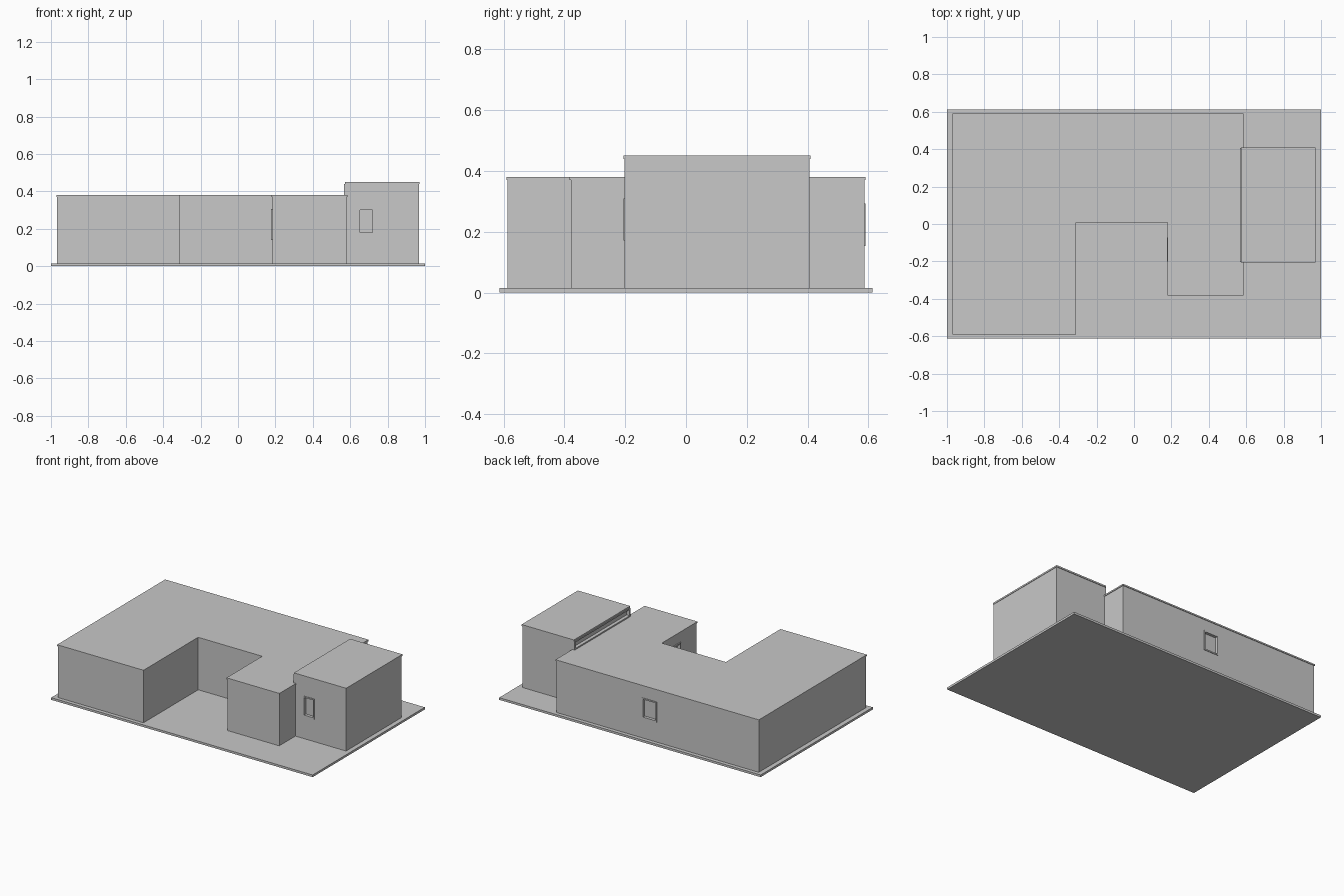
import bpy, bmesh
from mathutils import Vector

cube = bpy.data.objects.get("Cube")
if cube:
    bpy.data.objects.remove(cube, do_unlink=True)

# Single plaster colour
grey = bpy.data.materials.new("light grey plaster")
grey.use_nodes = True
colour = (0.58, 0.58, 0.58, 1)
grey.diffuse_color = colour
grey.node_tree.nodes["Principled BSDF"].inputs["Base Color"].default_value = colour


def slab(name, outline, z0, z1):
    """Extrude a floor-plan outline between two heights."""
    bm = bmesh.new()
    base = bm.faces.new([bm.verts.new((x, y, z0)) for x, y in outline])
    top = bmesh.ops.extrude_face_region(bm, geom=[base])["geom"]
    verts = [v for v in top if isinstance(v, bmesh.types.BMVert)]
    bmesh.ops.translate(bm, verts=verts, vec=(0, 0, z1 - z0))
    bmesh.ops.recalc_face_normals(bm, faces=bm.faces)
    mesh = bpy.data.meshes.new(name)
    bm.to_mesh(mesh)
    bm.free()
    mesh.materials.append(grey)
    obj = bpy.data.objects.new(name, mesh)
    bpy.context.collection.objects.link(obj)
    return obj


def box(name, a, b):
    lo = [min(p) for p in zip(a, b)]
    hi = [max(p) for p in zip(a, b)]
    plan = [(lo[0], lo[1]), (hi[0], lo[1]), (hi[0], hi[1]), (lo[0], hi[1])]
    return slab(name, plan, lo[2], hi[2])


def rectangle(x0, x1, y0, y1):
    return [(x0, y0), (x1, y0), (x1, y1), (x0, y1)]


def u_plan(x0, x1, x2, x3, left_y, notch_y, right_y, back_y):
    return [(x0, left_y), (x1, left_y), (x1, notch_y), (x2, notch_y),
            (x2, right_y), (x3, right_y), (x3, back_y), (x0, back_y)]


def window(name, wall, axis, sign, face, u0, u1, z0, z1, bar=0.009, out=0.004):
    """Recess the wall, then add a projecting frame and a set-back pane."""
    def at(u, d, z):
        n = face + sign * d
        return Vector((u, n, z) if axis == "y" else (n, u, z))
    ui0, ui1, zi0, zi1 = u0 + bar, u1 - bar, z0 + bar, z1 - bar
    cutter = box("cutter", at(ui0, -0.022, zi0), at(ui1, 0.02, zi1))
    cutter.hide_render = True
    mod = wall.modifiers.new("recess", "BOOLEAN")
    mod.operation, mod.object, mod.solver = "DIFFERENCE", cutter, "EXACT"
    bpy.context.view_layer.objects.active = wall
    bpy.ops.object.modifier_apply(modifier=mod.name)
    bpy.data.objects.remove(cutter, do_unlink=True)
    bars = {"left": (u0, ui0, z0, z1), "right": (ui1, u1, z0, z1),
            "sill": (ui0, ui1, z0, zi0), "head": (ui0, ui1, zi1, z1)}
    for part, (a, b, c, d) in bars.items():
        box(f"{name}_frame_{part}", at(a, -0.006, c), at(b, out, d))
    box(f"{name}_pane", at(ui0, -0.024, zi0), at(ui1, -0.016, zi1))


# Ground plate
slab("ground_plate", rectangle(-1, 1, -0.613, 0.613), 0, 0.015)

# Main U-shaped block with a thin overhanging roof
main = slab("main_walls", u_plan(-0.968, -0.312, 0.184, 0.581,
                                 -0.587, 0.011, -0.379, 0.587), 0.012, 0.37)
slab("main_roof", u_plan(-0.971, -0.31, 0.18, 0.585,
                         -0.59, 0.007, -0.383, 0.591), 0.37, 0.38)

# Taller side block
tall = slab("tall_walls", rectangle(0.574, 0.968, -0.202, 0.406), 0.012, 0.44)
slab("tall_roof", rectangle(0.571, 0.971, -0.205, 0.41), 0.44, 0.451)

# Windows and the long strip window above the lower roof
window("front_window", tall, "y", -1, -0.202, 0.642, 0.727, 0.171, 0.31)
window("back_window", main, "y", 1, 0.587, -0.19, -0.075, 0.153, 0.293)
window("court_window", main, "x", -1, 0.184, -0.2, -0.073, 0.14, 0.307, out=0.007)
window("strip_window", tall, "x", -1, 0.574, -0.202, 0.406, 0.38, 0.44, out=0.007)
